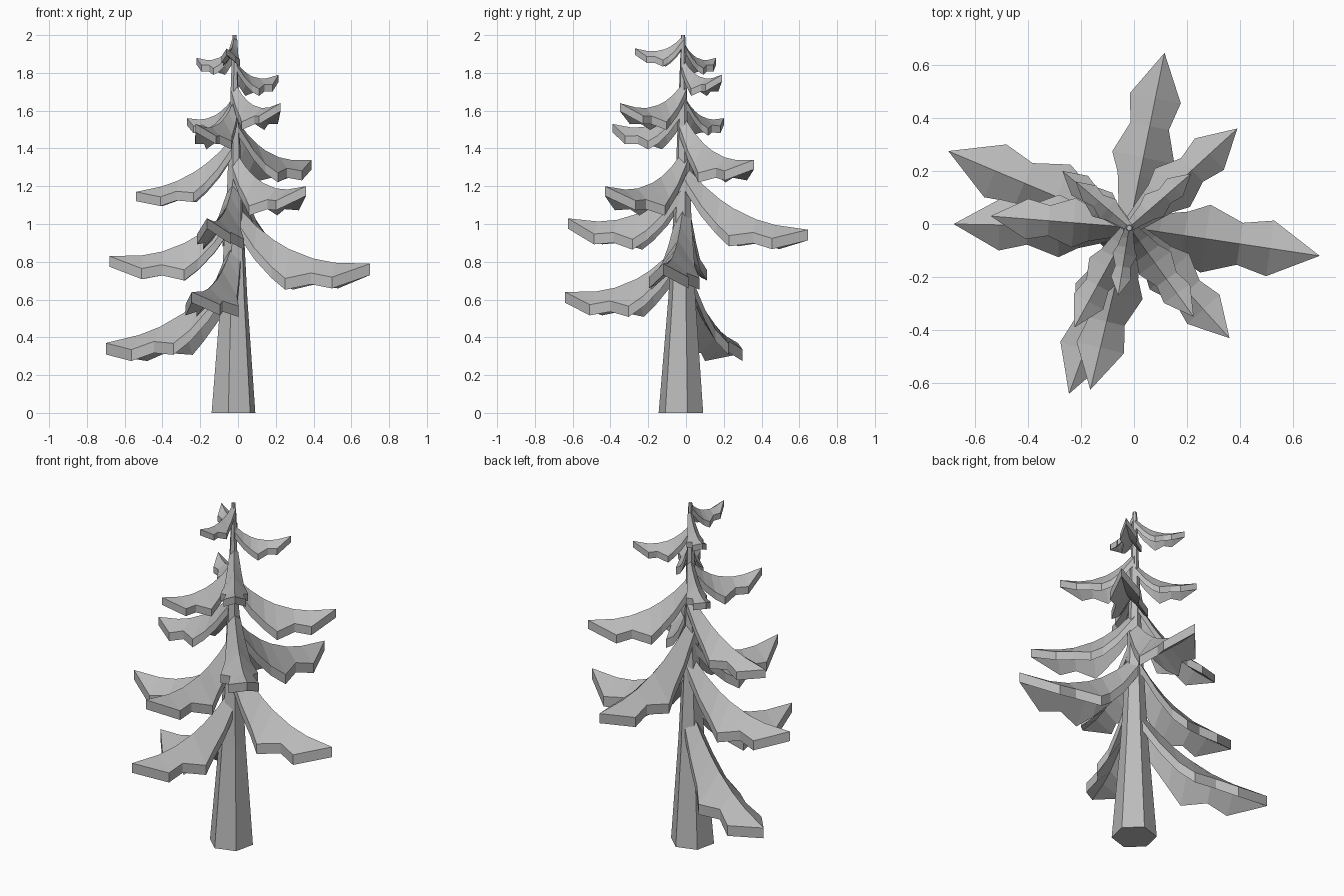
import bpy, bmesh, math
from mathutils import Vector

cube = bpy.data.objects.get("Cube")
if cube:
    bpy.data.objects.remove(cube, do_unlink=True)

grey = bpy.data.materials.new("plain grey")
grey.use_nodes = True
colour = (0.5, 0.5, 0.5, 1)
grey.diffuse_color = colour
grey.node_tree.nodes["Principled BSDF"].inputs["Base Color"].default_value = colour


def finish(name, bm):
    bmesh.ops.recalc_face_normals(bm, faces=bm.faces)
    mesh = bpy.data.meshes.new(name)
    bm.to_mesh(mesh)
    bm.free()
    mesh.materials.append(grey)
    bpy.context.collection.objects.link(bpy.data.objects.new(name, mesh))


def loft(name, rings):
    """Skin a list of equal closed rings and cap both ends."""
    bm = bmesh.new()
    rows = [[bm.verts.new(p) for p in ring] for ring in rings]
    n = len(rows[0])
    for a, b in zip(rows, rows[1:]):
        for i in range(n):
            j = (i + 1) % n
            bm.faces.new((a[i], a[j], b[j], b[i]))
    bm.faces.new(rows[0])
    bm.faces.new(rows[-1])
    bmesh.ops.remove_doubles(bm, verts=bm.verts, dist=0.0005)
    finish(name, bm)


# Tapered six-sided trunk: height, radius, centre x, centre y
trunk = [(0, .121, -.024, -.027), (.6, .074, -.021, -.022),
         (1.2, .04, -.019, -.018), (2, .011, -.018, -.015)]
loft("trunk", [[(cx + r * math.cos(math.radians(17 + 60 * k)),
                 cy + r * math.sin(math.radians(17 + 60 * k)), z) for k in range(6)]
               for z, r, cx, cy in trunk])

# Jagged bough stations: distance along, half width, edge drop (share of length)
stations = [(0, .055, .1), (.16, .095, .16), (.29, .125, .195), (.4, .178, .215),
            (.58, .11, .105), (.74, .146, .105), (1, 0, 0)]


def bough(name, tip_x, tip_y, tip_z, root_z):
    root = Vector((-.018, -.012, 0))
    reach = Vector((tip_x, tip_y, 0)) - root
    length = reach.length
    side = Vector((-reach.y, reach.x, 0)) / length
    thick = Vector((0, 0, .02 + .055 * length))
    fall = length * .46
    rings = []
    for t, half, drop in stations:
        # The ridge sweeps down steeply, then flattens towards the tip
        z = root_z - fall * (1 - (1 - t) ** 2.6) + (tip_z - root_z + fall) * t ** 1.5
        ridge = root + reach * t + Vector((0, 0, z))
        low = Vector((0, 0, drop * length))
        left = ridge + side * half * length - low
        right = ridge - side * half * length - low
        rings.append([left, ridge, right, right - thick, ridge - thick, left - thick])
    loft(name, rings)


# Boughs from the bottom up: tip x, tip y, tip height, root height
boughs = [
    (-.70, .275, .37, .80), (-.245, -.64, .64, .93), (.70, -.12, .79, 1.11),
    (-.68, .0, .83, 1.12), (-.165, -.625, 1.03, 1.25), (.115, .645, .97, 1.32),
    (.36, -.43, 1.2, 1.39), (-.54, .03, 1.17, 1.47), (.39, .36, 1.34, 1.57),
    (-.225, -.39, 1.53, 1.66), (-.27, .2, 1.56, 1.68), (.225, -.35, 1.64, 1.75),
    (.215, .19, 1.79, 1.87), (-.22, .16, 1.88, 1.96), (-.06, -.27, 1.93, 2.0)]
for number, data in enumerate(boughs, 1):
    bough(f"bough_{number}", *data)
